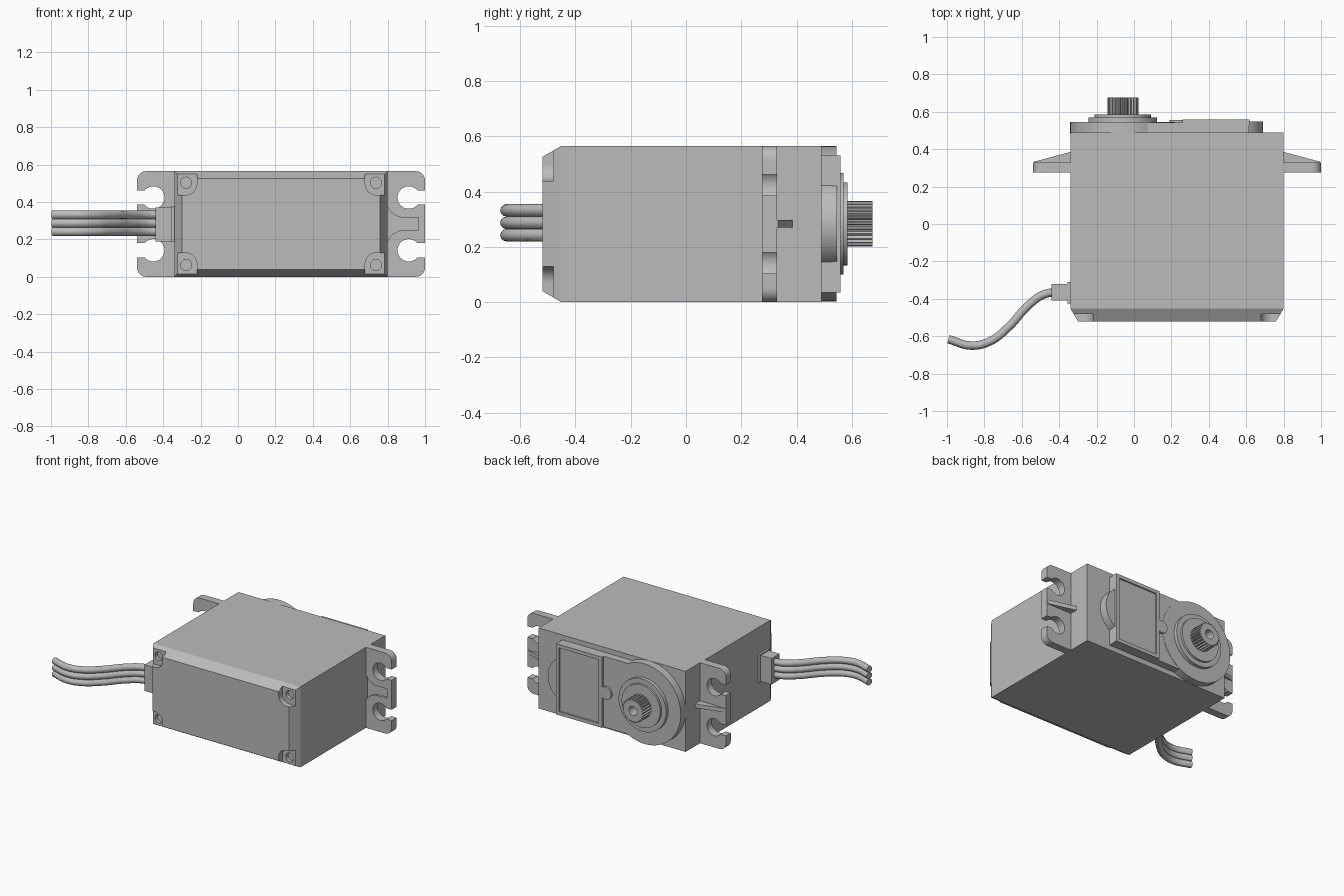
import bpy, bmesh, math
from math import pi, cos, sin

cube = bpy.data.objects.get("Cube")
if cube:
    bpy.data.objects.remove(cube, do_unlink=True)

grey = bpy.data.materials.new("plain grey")
grey.use_nodes = True
grey.diffuse_color = (0.5, 0.5, 0.5, 1)
grey.node_tree.nodes["Principled BSDF"].inputs["Base Color"].default_value = (0.5, 0.5, 0.5, 1)

MX, MZ = 0.23, 0.283          # centre of the case across and up
HX, H = 0.57, 0.565           # case half width, case height
GX = -0.06                    # output shaft position
BACK = 0.49                   # rear face of the case


def add(name, bm):
    bmesh.ops.recalc_face_normals(bm, faces=bm.faces)
    mesh = bpy.data.meshes.new(name)
    bm.to_mesh(mesh)
    bm.free()
    mesh.materials.append(grey)
    ob = bpy.data.objects.new(name, mesh)
    bpy.context.collection.objects.link(ob)
    return ob


def prism(name, pts, y0, y1):
    """Extrude an x-z outline from y0 to y1."""
    bm = bmesh.new()
    face = bm.faces.new([bm.verts.new((x, y0, z)) for x, z in pts])
    out = bmesh.ops.extrude_face_region(bm, geom=[face])
    for v in out["geom"]:
        if isinstance(v, bmesh.types.BMVert):
            v.co.y = y1
    return add(name, bm)


def arc(cx, cz, r, a0, a1, n=12):
    return [(cx + r * cos(a0 + (a1 - a0) * i / n), cz + r * sin(a0 + (a1 - a0) * i / n))
            for i in range(n + 1)]


def disc(name, cx, cz, r, y0, y1, n=48):
    return prism(name, arc(cx, cz, r, 0, 2 * pi, n)[:-1], y0, y1)


def rect(x0, x1, z0, z1):
    return [(x0, z0), (x1, z0), (x1, z1), (x0, z1)]


def box(name, x0, x1, y0, y1, z0, z1):
    return prism(name, rect(x0, x1, z0, z1), y0, y1)


def cut(ob, cutters):
    """Subtract the cutters, bake the result and drop the cutters."""
    for c in cutters:
        c.hide_render = True
        m = ob.modifiers.new("cut", "BOOLEAN")
        m.operation, m.solver, m.object = "DIFFERENCE", "EXACT", c
    bake(ob)
    for c in cutters:
        bpy.data.objects.remove(c, do_unlink=True)


def bake(ob):
    dg = bpy.context.evaluated_depsgraph_get()
    dg.update()
    mesh = bpy.data.meshes.new_from_object(ob.evaluated_get(dg))
    ob.modifiers.clear()
    ob.data = mesh


# Case with a chamfered front
bm = bmesh.new()
rings = []
for y, inset in ((-0.52, 0.04), (-0.452, 0), (BACK, 0)):
    rings.append([bm.verts.new((x, y, z)) for x, z in
                  rect(MX - HX + inset, MX + HX - inset, inset, H - inset)])
for a, b in zip(rings, rings[1:]):
    for i in range(4):
        j = (i + 1) % 4
        bm.faces.new((a[i], a[j], b[j], b[i]))
bm.faces.new(rings[0])
bm.faces.new(rings[-1])
case = add("case", bm)

# Screw pockets in the four front corners
cutters = []
for sx in (-1, 1):
    for sz in (-1, 1):
        outline = [(0.7, 0.4), (0.45, 0.4)] + arc(0.51, 0.215, 0.06, pi, 1.5 * pi) + [(0.7, 0.155)]
        cutters.append(prism("pocket", [(MX + sx * u, MZ + sz * v) for u, v in outline], -0.6, -0.48))
        cutters.append(disc("screw_hole", MX + sx * 0.508, MZ + sz * 0.22, 0.03, -0.5, -0.455, 24))
cut(case, cutters)

# Mounting ears with open screw slots and a gusset
for side, s in (("left", 1), ("right", -1)):
    def place(pts):
        return [(MX + s * u, z) for u, z in pts]
    r = 0.05
    plate = [(0.56, 0)] + arc(0.77 - r, r, r, -pi / 2, 0, 8) + arc(0.77 - r, H - r, r, 0, pi / 2, 8) + [(0.56, H)]
    ear = prism(side + "_ear", place(plate), 0.275, 0.33)
    cutters = []
    for z in (0.142, 0.424):
        a = math.asin(0.038 / 0.06)
        slot = arc(0.683, z, 0.06, a, 2 * pi - a, 30) + [(0.9, z - 0.038), (0.9, z + 0.038)]
        cutters.append(prism("slot", place(slot), 0.2, 0.4))
    flare = (arc(0.66, MZ - 0.133, 0.1, 0.9 * pi, 0.5 * pi, 8) + [(0.735, MZ - 0.033), (0.735, MZ + 0.033)]
             + arc(0.66, MZ + 0.133, 0.1, -0.5 * pi, -0.9 * pi, 8))
    cutters.append(prism("flare", place(flare), 0.2, 0.29))
    cut(ear, cutters)

    bm = bmesh.new()
    lo, hi = [[bm.verts.new((MX + s * u, y, z)) for u, y in
               ((0.56, 0.32), (0.765, 0.32), (0.765, 0.333), (0.56, 0.388))]
              for z in (MZ - 0.014, MZ + 0.014)]
    bm.faces.new(lo)
    bm.faces.new(hi)
    for i in range(4):
        j = (i + 1) % 4
        bm.faces.new((lo[i], lo[j], hi[j], hi[i]))
    add(side + "_gusset", bm)

# Rear cover: round gear housing, flat plate, small end boss
disc("gear_housing", GX, MZ, 0.281, BACK - 0.01, 0.545, 96)
box("rear_plate", GX, 0.615, BACK - 0.01, 0.543, 0.035, 0.531)
disc("end_boss", 0.525, MZ, 0.165, BACK - 0.01, 0.547, 64)

# Raised panel with a sunken centre and a round tab
panel = box("rear_panel", 0.26, 0.617, 0.53, 0.56, 0.035, 0.531)
cut(panel, [box("panel_recess", 0.285, 0.592, 0.55, 0.6, 0.06, 0.506)])
disc("panel_tab", 0.235, MZ, 0.045, 0.53, 0.557, 32)

# Bearing rings and toothed output shaft
disc("outer_ring", GX, MZ, 0.184, 0.53, 0.57, 64)
disc("inner_ring", GX, MZ, 0.15, 0.53, 0.585, 64)
TEETH = 25
spline = []
for i in range(TEETH * 4):
    rad = 0.083 if i % 4 < 2 else 0.073
    t = 2 * pi * i / (TEETH * 4)
    spline.append((GX + rad * cos(t), MZ + rad * sin(t)))
shaft = prism("output_shaft", spline, 0.57, 0.675)
cut(shaft, [disc("bore", GX, MZ, 0.032, 0.6, 0.7, 24)])

# Cable outlet
box("cable_collar", -0.356, -0.33, -0.424, -0.31, 0.185, 0.38)
box("cable_grip", -0.44, -0.34, -0.41, -0.32, 0.19, 0.372)

# Three wires bending down and away
path = [(-0.42, -0.362), (-0.49, -0.38), (-0.57, -0.44), (-0.67, -0.55),
        (-0.77, -0.627), (-0.87, -0.65), (-0.992, -0.616)]
for i, name in enumerate(("lower_wire", "middle_wire", "upper_wire")):
    curve = bpy.data.curves.new(name, "CURVE")
    curve.dimensions = "3D"
    curve.bevel_depth, curve.bevel_resolution = 0.0225, 4
    curve.use_fill_caps = True
    sp = curve.splines.new("BEZIER")
    sp.resolution_u = 8
    sp.bezier_points.add(len(path) - 1)
    for p, (x, y) in zip(sp.bezier_points, path):
        p.co = (x, y, 0.287 + (i - 1) * 0.045)
        p.handle_left_type = p.handle_right_type = "AUTO"
    temp = bpy.data.objects.new(name + "_path", curve)
    bpy.context.collection.objects.link(temp)
    dg = bpy.context.evaluated_depsgraph_get()
    mesh = bpy.data.meshes.new_from_object(temp.evaluated_get(dg))
    bpy.data.objects.remove(temp, do_unlink=True)
    mesh.materials.clear()
    mesh.materials.append(grey)
    bpy.context.collection.objects.link(bpy.data.objects.new(name, mesh))

# Smooth round walls, keep hard edges crisp
for ob in bpy.context.collection.objects:
    if ob.type == "MESH" and grey.name in ob.data.materials:
        ob.data.shade_smooth()
        ob.data.set_sharp_from_angle(angle=math.radians(30))
